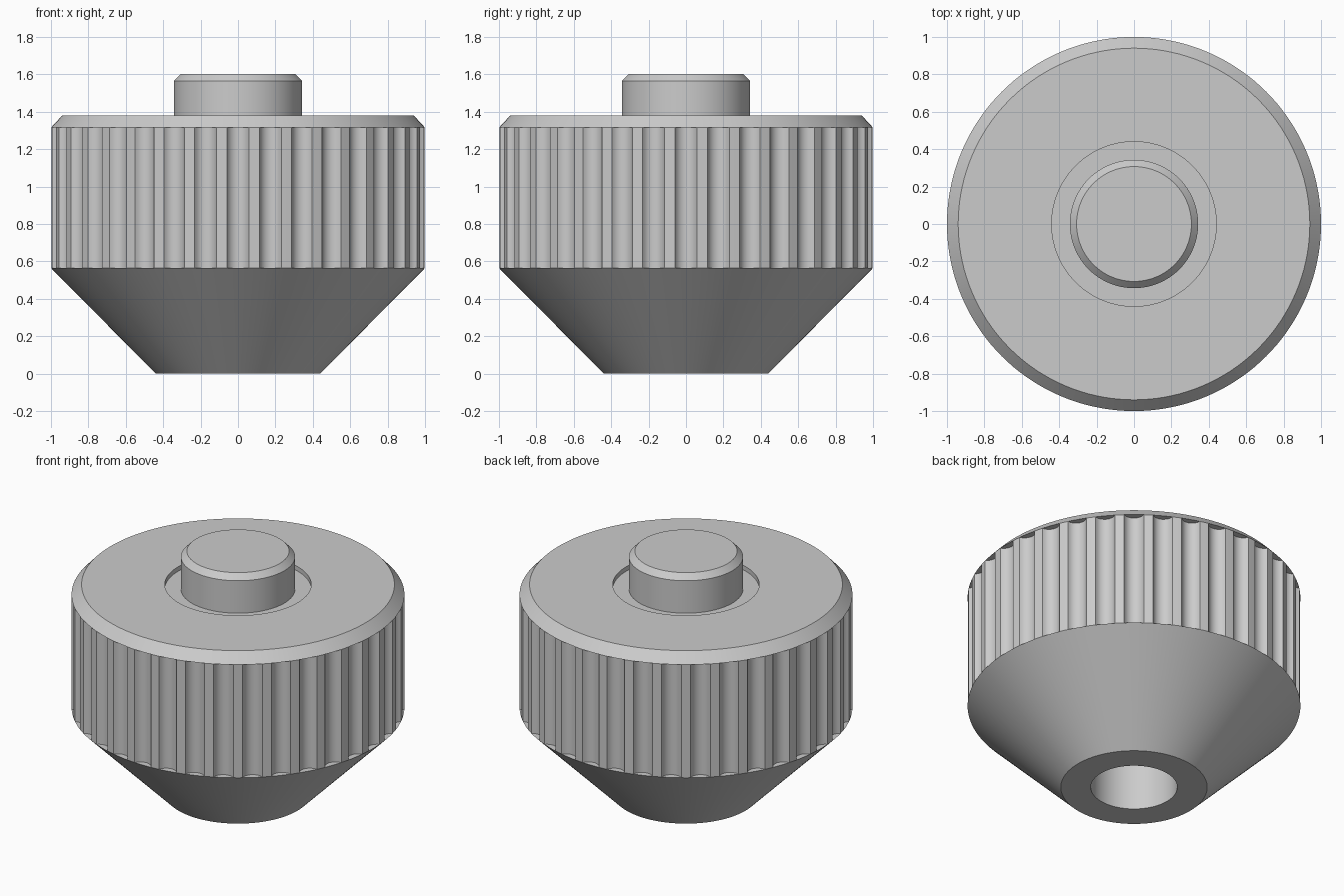
import bpy
import bmesh
from math import cos, sin, tau, radians, atan, asin

cube = bpy.data.objects.get("Cube")
if cube:
    bpy.data.objects.remove(cube, do_unlink=True)

metal = bpy.data.materials.new("light grey metal")
metal.use_nodes = True
GREY = (0.6, 0.6, 0.6, 1)
metal.diffuse_color = GREY
metal.node_tree.nodes["Principled BSDF"].inputs["Base Color"].default_value = GREY

SEGMENTS = 144
FLUTES = 36
GRIP_BOTTOM, GRIP_TOP = 0.565, 1.315


def skin(name, rings):
    """Join closed rings of points, listed so that faces point outwards."""
    bm = bmesh.new()
    rows = [[bm.verts.new(p) for p in ring] for ring in rings]
    for low, high in zip(rows, rows[1:]):
        for i in range(len(low)):
            j = (i + 1) % len(low)
            bm.faces.new((low[i], low[j], high[j], high[i]))
    bmesh.ops.remove_doubles(bm, verts=bm.verts, dist=0.0001)
    mesh = bpy.data.meshes.new(name)
    bm.to_mesh(mesh)
    bm.free()
    mesh.materials.append(metal)
    obj = bpy.data.objects.new(name, mesh)
    bpy.context.collection.objects.link(obj)
    bpy.ops.object.select_all(action="DESELECT")
    obj.select_set(True)
    bpy.context.view_layer.objects.active = obj
    bpy.ops.object.shade_smooth_by_angle(angle=radians(25))
    return obj


def lathe(name, profile):
    """Turn a (radius, height) profile around the z axis."""
    angles = [tau * i / SEGMENTS for i in range(SEGMENTS)]
    return skin(name, [[(r * cos(a), r * sin(a), z) for a in angles]
                       for r, z in profile])


def fluted_outline(half_width=0.059, depth=0.04, steps=8):
    """Unit circle with round grooves cut into its rim."""
    half_angle = asin(half_width)
    edge = cos(half_angle)
    sweep = 2 * atan(depth / half_width)
    radius = half_width / sin(sweep)
    centre = edge + radius * cos(sweep)
    points = []
    for f in range(FLUTES):
        turn = tau * f / FLUTES
        for s in range(steps + 1):
            t = sweep * (2 * s / steps - 1)
            x, y = centre - radius * cos(t), radius * sin(t)
            points.append((x * cos(turn) - y * sin(turn),
                           x * sin(turn) + y * cos(turn)))
        # middle of the land between two grooves
        land = turn + tau / FLUTES / 2
        points.append((cos(land), sin(land)))
    return points


# Tapered base with a blind bore and a flat ledge under the grooves
lathe("tapered_base", [(0, 0.9), (0.26, 0.9), (0.26, 0), (0.44, 0),
                       (1, GRIP_BOTTOM), (0.9, GRIP_BOTTOM)])

# Grooved grip band
outline = fluted_outline()
skin("fluted_grip", [[(x, y, z) for x, y in outline]
                     for z in (GRIP_BOTTOM, GRIP_TOP)])

# Chamfered top with a shallow round recess
lathe("chamfered_top", [(0.9, GRIP_TOP), (1, GRIP_TOP), (0.94, 1.38),
                        (0.44, 1.38), (0.44, 1.35), (0.3, 1.35)])

# Centre pin with a chamfered end
lathe("centre_pin", [(0.343, 1.35), (0.343, 1.565), (0.307, 1.602), (0, 1.602)])
